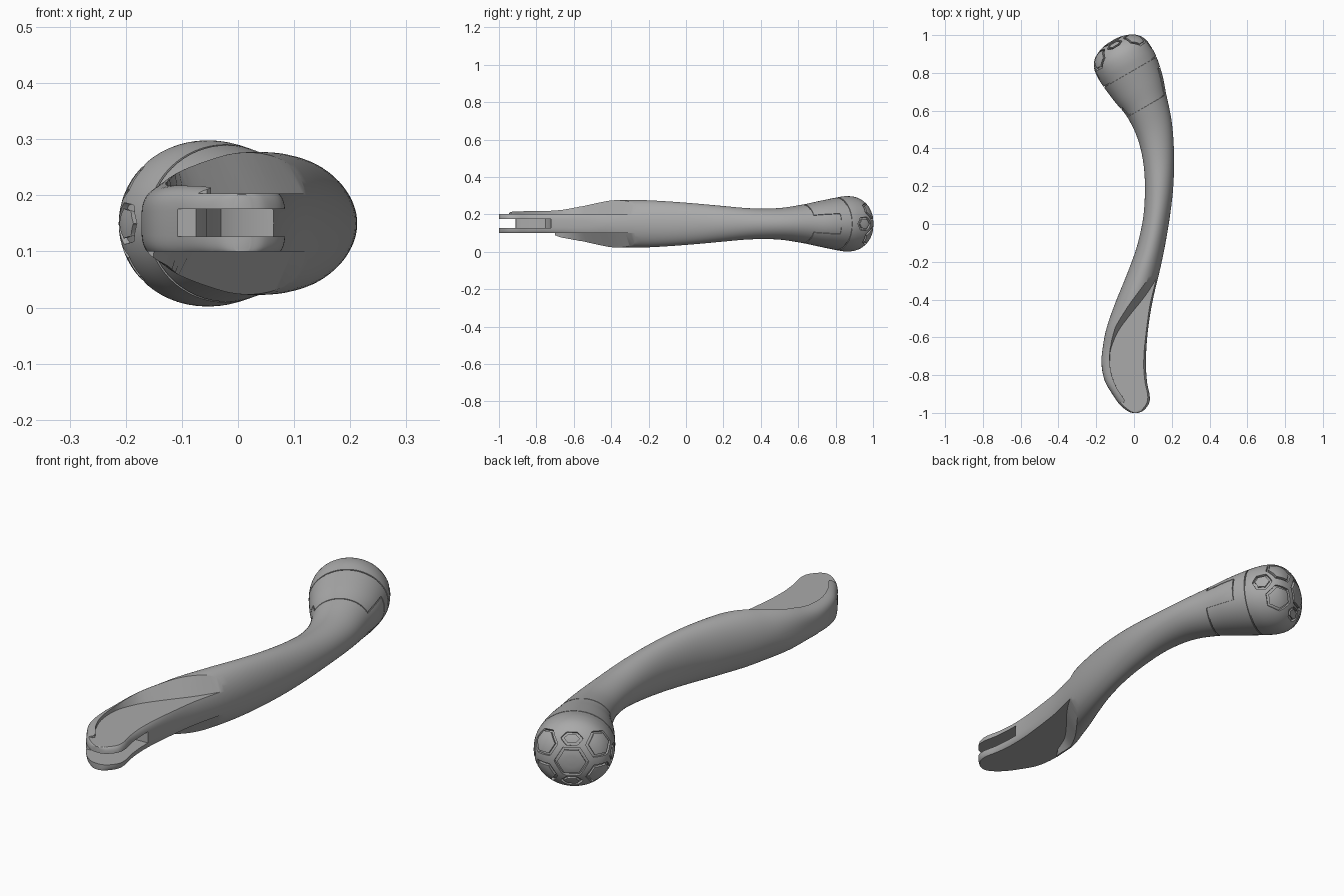
import bpy, bmesh, math
from mathutils import Vector
from mathutils.bvhtree import BVHTree

if "Cube" in bpy.data.objects:
    bpy.data.objects.remove(bpy.data.objects["Cube"])

MID = 0.15          # height of the mirror plane
N = 64              # points around each section

grey = bpy.data.materials.new("satin_grey")
grey.diffuse_color = (0.40, 0.40, 0.40, 1)
grey.use_nodes = True
grey.node_tree.nodes["Principled BSDF"].inputs["Base Color"].default_value = grey.diffuse_color


def orient(bm):
    """Turn a consistently wound closed mesh outward."""
    bm.normal_update()
    if bm.calc_volume(signed=True) < 0:
        bmesh.ops.reverse_faces(bm, faces=bm.faces[:])
        bm.normal_update()


def make_object(name, bm):
    orient(bm)
    me = bpy.data.meshes.new(name)
    bm.to_mesh(me)
    bm.free()
    me.materials.append(grey)
    ob = bpy.data.objects.new(name, me)
    bpy.context.collection.objects.link(ob)
    return ob


def bridge(bm, rings, closed=False):
    """Skin a list of equal vertex rings; cap both ends unless closed."""
    n = len(rings[0])
    count = len(rings) if closed else len(rings) - 1
    for i in range(count):
        a, b = rings[i], rings[(i + 1) % len(rings)]
        for j in range(n):
            k = (j + 1) % n
            bm.faces.new((a[j], a[k], b[k], b[j]))
    if not closed:
        bm.faces.new(rings[0][::-1])
        bm.faces.new(rings[-1])


def catmull(p, steps):
    """Smooth interpolation of tuples."""
    out = []
    for i in range(len(p) - 1):
        a, b, c, d = p[max(i - 1, 0)], p[i], p[i + 1], p[min(i + 2, len(p) - 1)]
        for s in range(steps):
            t = s / steps
            out.append(tuple(0.5 * (2 * y + (z - x) * t + (2 * x - 5 * y + 4 * z - w) * t * t
                                    + (3 * y - x - 3 * z + w) * t ** 3)
                             for x, y, z, w in zip(a, b, c, d)))
    out.append(p[-1])
    return out


# Lever body: left edge x, y, right edge x, y, half height
stations = [
    (-.008, -1.0, .022, -1.0, .052), (-.035, -.99, .05, -.988, .056),
    (-.075, -.957, .08, -.95, .062), (-.112, -.905, .083, -.905, .068),
    (-.155, -.83, .070, -.84, .070), (-.172, -.74, .064, -.75, .073),
    (-.165, -.65, .066, -.65, .085), (-.145, -.55, .078, -.53, .108),
    (-.10, -.42, .10, -.40, .125), (-.035, -.26, .138, -.24, .127),
    (.015, -.12, .165, -.11, .121), (.048, .03, .19, .04, .110),
    (.058, .18, .208, .20, .096), (.05, .32, .212, .37, .083),
    (.02, .45, .20, .54, .084), (-.035, .565, .17, .69, .103),
    (-.10, .645, .15, .79, .122)]

# Rounded head, laid out along its own tilted axis
AX = Vector((-.5, .866, 0))
SIDE = Vector((.866, .5, 0))
UP = Vector((0, 0, 1))
HEAD = Vector((-.021, .806, MID))
for t, w, h in ((0, .161, .140), (.06, .163, .148), (.11, .156, .142), (.15, .130, .118),
                (.175, .088, .080), (.187, .045, .041), (.19, .010, .009)):
    lo, hi = HEAD + AX * t - SIDE * w, HEAD + AX * t + SIDE * w
    stations.append((lo.x, lo.y, hi.x, hi.y, h))

bm = bmesh.new()
rings = []
for lx, ly, rx, ry, h in catmull(stations, 5):
    c, half = Vector(((lx + rx) / 2, (ly + ry) / 2, MID)), Vector(((rx - lx) / 2, (ry - ly) / 2, 0))
    p = 2 + 2 * min(1, max(0, (-.45 - c.y) / .4))      # boxier towards the pivot end
    ring = []
    for j in range(N):
        ca, sa = math.cos(2 * math.pi * j / N), math.sin(2 * math.pi * j / N)
        x = math.copysign(abs(ca) ** (2 / p), ca)
        z = math.copysign(abs(sa) ** (2 / p), sa)
        ring.append(bm.verts.new(c + half * x + UP * (h * z)))
    rings.append(ring)
bridge(bm, rings)
orient(bm)
skin = BVHTree.FromBMesh(bm)
lever = make_object("lever_body", bm)


def volume(me):
    b = bmesh.new()
    b.from_mesh(me)
    b.normal_update()
    v = b.calc_volume(signed=True)
    b.free()
    return v


def cut(cutter):
    """Subtract the cutter, keeping only a result of plausible volume."""
    before = volume(lever.data)
    for solver in ('MANIFOLD', 'EXACT', 'FLOAT'):
        m = lever.modifiers.new("cut", 'BOOLEAN')
        m.operation, m.solver, m.object = 'DIFFERENCE', solver, cutter
        bpy.context.view_layer.update()
        ev = lever.evaluated_get(bpy.context.evaluated_depsgraph_get())
        me = bpy.data.meshes.new_from_object(ev)
        lever.modifiers.remove(m)
        if .6 * before < volume(me) < before - 1e-7:
            lever.data = me
            break
    bpy.data.objects.remove(cutter)


def prism(name, low, high, z0, z1):
    b = bmesh.new()
    bridge(b, [[b.verts.new((x, y, z)) for x, y in pts] for pts, z in ((low, z0), (high, z1))])
    return make_object(name, b)


# Flat scoops above and below the pivot end, with sloping walls
scoop = [(.17, -.19), (.13, -.27), (.06, -.38), (-.02, -.48), (-.085, -.57), (-.122, -.66)]
rim = [(-.128, -.73), (-.118, -.80), (-.09, -.87), (-.06, -.915), (-.048, -.935)]


def scoop_cutter(name, curve, tail, z0, z1):
    pts = catmull(curve, 4) + tail
    wide = []
    for x, y in pts:
        f = min(1, max(.04, (y + .72) / .15))
        wide.append((x - .055 * f, y + .035 * f))
    ends = [(-.3, -1.1), (.4, -1.1), (.4, -.19)]
    cut(prism(name, pts + ends, wide + ends, z0, z1))


scoop_cutter("upper_scoop", scoop + rim, [(-.055, -.945), (-.3, -.947)], .203, .32)
scoop_cutter("lower_scoop", scoop, [(-.15, -.70), (-.3, -.72)], .100, -.02)

# Pivot slot between the two fork plates
slot = [(-.3, -1.1), (-.3, -.92), (-.075, -.91), (-.055, -.88), (-.05, -.80), (-.03, -.75),
        (.01, -.725), (.3, -.71), (.3, -1.1)]
cut(prism("pivot_slot", slot, slot, .127, .176))


# Grooves engraved along closed paths that follow the skin
def groove(b, rays, width, depth):
    hits = []
    for origin, direction in rays:
        pos, nor, _, _ = skin.ray_cast(origin, direction)
        if pos is not None:
            hits.append((pos, nor if nor.dot(direction) > 0 else -nor))
    sections = []
    for i, (pos, nor) in enumerate(hits):
        tangent = hits[(i + 1) % len(hits)][0] - hits[i - 1][0]
        s = tangent.cross(nor).normalized() * width / 2
        sections.append([b.verts.new(pos + s * k + nor * d)
                         for k, d in ((-1, -depth), (1, -depth), (1, .01), (-1, .01))])
    bridge(b, sections, closed=True)


def around(a):
    return SIDE * math.cos(a) + UP * math.sin(a)


# Cap seam
b = bmesh.new()
groove(b, [(HEAD, around(2 * math.pi * (i + .5) / 96)) for i in range(96)], .006, .005)
cut(make_object("cap_seam", b))

# Sleeve seam with a square tab on each side
sleeve = Vector((.068, .628, MID))


def tab(a):
    if abs(math.sin(a)) > .36:
        return 0
    return .14 if math.cos(a) > 0 else .05


rays = []
for i in range(120):
    a, nxt = (2 * math.pi * (i + k) / 120 for k in (.5, 1.5))
    steps = 1 if tab(a) == tab(nxt) else 8
    for s in range(steps):
        f = s / steps
        rays.append((sleeve + AX * (tab(a) + (tab(nxt) - tab(a)) * f), around(a + (nxt - a) * f)))
b = bmesh.new()
groove(b, rays, .005, .005)
cut(make_object("sleeve_seam", b))

# Honeycomb tread on the end of the head: centre u, v, radius, vertical scale
cells = [(0, 0, .38, 1.0)]
for sgn in (-1, 1):
    cells += [(0, .57 * sgn, .24, .6), (1.22 * sgn, 0, .22, 1.2)]
    cells += [(.70 * sgn, .42 * k, .33, 1.0) for k in (-1, 1)]
core = HEAD + AX * .02
for u, v, r, squash in cells:
    corners = [(u + r * math.cos(k * math.pi / 3), v + r * squash * math.sin(k * math.pi / 3))
               for k in range(6)]
    rays = []
    for k in range(6):
        (u0, v0), (u1, v1) = corners[k], corners[(k + 1) % 6]
        for s in range(6):
            pu, pv = u0 + (u1 - u0) * s / 6, v0 + (v1 - v0) * s / 6
            d = max(math.hypot(pu, pv), 1e-6)
            rays.append((core, AX * math.cos(d) + (SIDE * pu + UP * pv) * (math.sin(d) / d)))
    b = bmesh.new()
    groove(b, rays, .011, .011)
    cut(make_object("tread_cell", b))

# Smooth shading with crisp cut edges
bpy.ops.object.select_all(action='DESELECT')
lever.select_set(True)
bpy.context.view_layer.objects.active = lever
bpy.ops.object.shade_smooth_by_angle(angle=math.radians(32))
